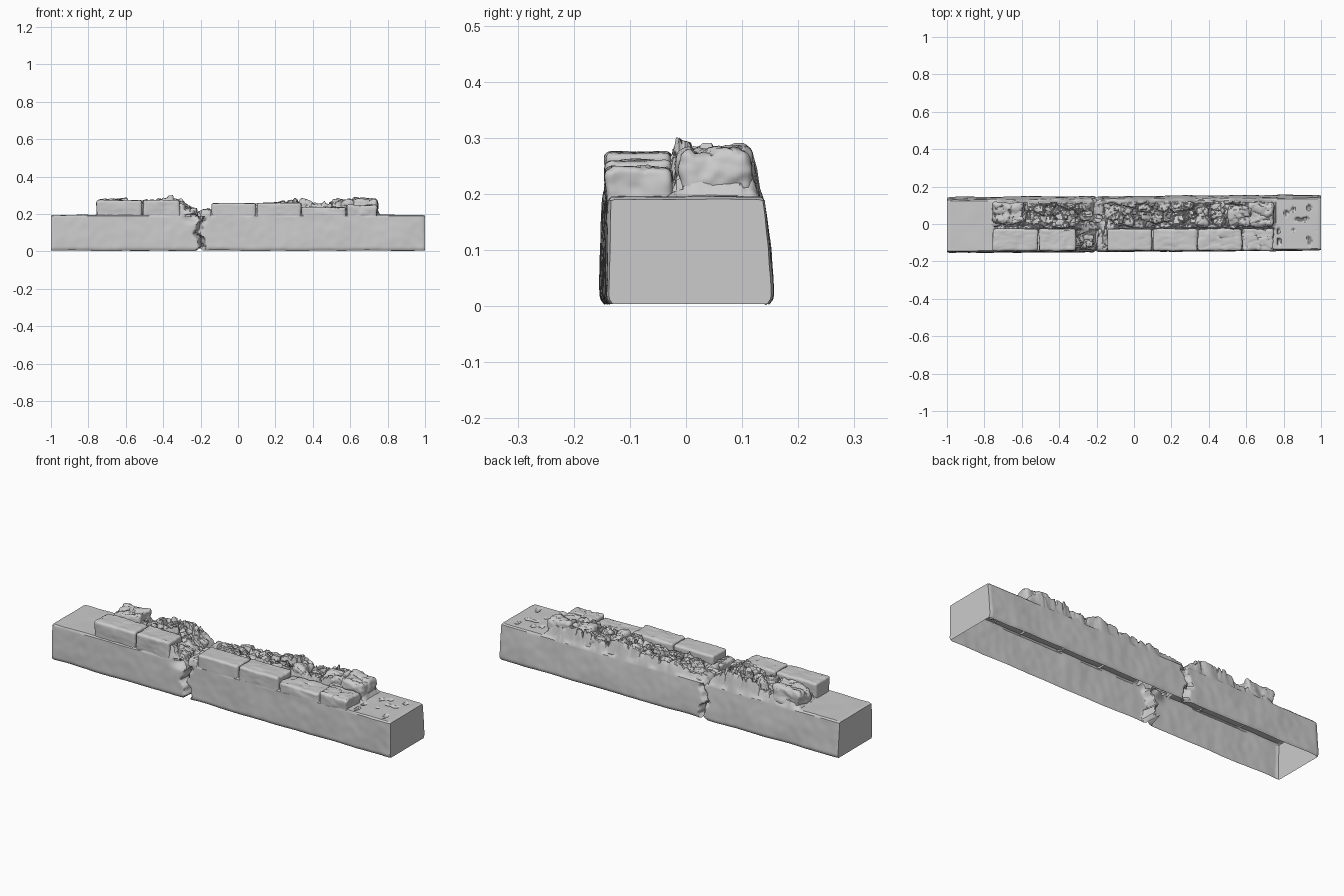
import bpy, bmesh, math, random
from mathutils import Vector, noise

if "Cube" in bpy.data.objects:
    bpy.data.objects.remove(bpy.data.objects["Cube"])

random.seed(4)


def smooth(a, b, t):
    t = max(0.0, min(1.0, (t - a) / (b - a)))
    return t * t * (3 - 2 * t)


def lerp_table(tab, x):
    if x <= tab[0][0]:
        return tab[0][1]
    for (x0, h0), (x1, h1) in zip(tab, tab[1:]):
        if x <= x1:
            return h0 + (h1 - h0) * (x - x0) / (x1 - x0)
    return tab[-1][1]


def fine(x, y, z, scale, seed=0.0):
    return noise.noise(Vector((x * scale + seed, y * scale - seed, z * scale + 3)))


def rubble(x, y, scale):
    """Faceted broken stones: each cell gets its own height and tilt (0..1)."""
    d, pts = noise.voronoi(Vector((x * scale, y * scale * 1.1, 0.37)))
    c = pts[0]
    r = [noise.cell(c * 17.3 + Vector((k * 5.1, 0, 0))) % 1.0 for k in range(3)]
    tilt = (x * scale - c.x) * (r[1] - .5) + (y * scale * 1.1 - c.y) * (r[2] - .5)
    gap = 1 - smooth(0.0, 0.12, d[1] - d[0])
    return .35 + .55 * r[0] + .5 * tilt - .3 * gap


def finish(bm, name, angle=40):
    bmesh.ops.recalc_face_normals(bm, faces=bm.faces)
    me = bpy.data.meshes.new(name)
    bm.to_mesh(me)
    bm.free()
    ob = bpy.data.objects.new(name, me)
    bpy.context.collection.objects.link(ob)
    bpy.ops.object.select_all(action='DESELECT')
    ob.select_set(True)
    bpy.context.view_layer.objects.active = ob
    bpy.ops.object.shade_smooth_by_angle(angle=math.radians(angle))
    return ob


# Rubble crest heights above the ledge, along the back and front rows
BACK = [(-.76, 0), (-.73, .04), (-.58, .06), (-.4, .10), (-.3, .09), (-.22, .02), (-.18, .03),
        (0, .06), (.2, .065), (.33, .09), (.42, .07), (.55, .09), (.72, .07), (.76, 0)]
FRONT = [(-.33, 0), (-.31, .07), (-.24, .035), (-.205, -.02), (-.17, .04), (-.13, .02), (-.11, 0)]


def top_height(x, y):
    z = .195 + .003 * fine(x, y, 0, 9)
    wob = .01 * fine(x, y, 1, 20)
    back = smooth(-.035, -.02, y + wob) * (1 - smooth(.112, .13, y + wob))
    front = smooth(-.145, -.125, y + wob) * (1 - smooth(-.035, -.02, y + wob))
    r = .75 * rubble(x, y, 15) + .3 * rubble(x + 3, y, 38)
    z += (lerp_table(BACK, x) * back + lerp_table(FRONT, x) * front) * max(.05, r) * 1.15
    # pits on the right ledge
    if x > .77:
        z -= .014 * smooth(.3, .55, fine(x, y, 2, 24, 7)) * (1 - smooth(.1, .13, abs(y)))
    return z


# Base course: an open-bottomed shell swept along x, with a crack near x = -0.2
def base_shell():
    bm = bmesh.new()
    prof = [('f', i / 22) for i in range(23)] + [('t', i / 50) for i in range(51)] \
        + [('b', 1 - i / 22) for i in range(23)]
    nx, rings = 340, []
    for i in range(nx + 1):
        x0 = -1 + 2 * i / nx
        end = 1 - smooth(0, .015, 1 - abs(x0))
        ring = []
        for side, t in prof:
            x = x0
            crack_x = -.205 + .014 * math.sin(t * 9) + .006 * math.sin(t * 23)
            if side == 't':
                y = -.138 + t * .266
                z = top_height(x, y)
                crack_x = -.2 + .02 * math.sin(t * 6)
                z -= .03 * math.exp(-((x - crack_x) / .012) ** 2) + .005 * end
            else:
                foot = .004 + .005 * fine(x, 0, 0, 5, 4 if side == 'f' else 8)
                z = foot + t * (.188 - foot)
                n = .004 * fine(x, side == 'b', z, 6) + .0015 * fine(x, 0, z, 22)
                lip = .008 * max(0, 1 - t / .06)
                g = math.exp(-((x - crack_x) / .011) ** 2)
                if side == 'f':
                    y = -.149 + .005 * t + n + lip + g * (.035 + .05 * (1 - t))
                    y += .02 * smooth(.35, .6, fine(x, 0, z, 26, 5)) * smooth(.66, .7, x) \
                        * (1 - smooth(.84, .88, x)) * smooth(.4, .55, t) * (1 - smooth(.75, .85, t))
                    # chipped corner above the crack
                    y += .035 * smooth(.75, 1, t) * math.exp(-((x + .24) / .04) ** 2)
                else:
                    y = .151 - .016 * t ** 1.5 + n - lip - g * (.025 + .02 * (1 - t))
                z += .014 * g * (1 - t)
            y = y * (1 - .03 * end) + .006 * x
            ring.append(bm.verts.new((x, y, z)))
        rings.append(ring)
    for a, b in zip(rings, rings[1:]):
        for k in range(len(prof) - 1):
            bm.faces.new((a[k], a[k + 1], b[k + 1], b[k]))
    bm.faces.new(rings[0])
    bm.faces.new(rings[-1])
    bmesh.ops.triangulate(bm, faces=[f for f in bm.faces if len(f.verts) > 4])
    return finish(bm, "base_course", 35)


# Individual stones: rounded, worn boxes without undersides
def stone(name, x0, x1, y0, y1, top, rough=.004, radius=.012, slope=0.0, z0=.188):
    seed = random.uniform(0, 50)
    bm = bmesh.new()
    bmesh.ops.create_cube(bm, size=2)
    bmesh.ops.subdivide_edges(bm, edges=bm.edges[:], cuts=19, use_grid_fill=True)
    bmesh.ops.delete(bm, geom=[f for f in bm.faces if f.calc_center_median().z < -.999],
                     context='FACES')
    half = Vector(((x1 - x0) / 2, (y1 - y0) / 2, (top - z0) / 2))
    mid = Vector(((x0 + x1) / 2, (y0 + y1) / 2, (top + z0) / 2))
    for v in bm.verts:
        p = Vector([v.co[k] * half[k] for k in range(3)])
        q = Vector([max(-(half[k] - radius), min(half[k] - radius, p[k])) for k in range(3)])
        if p.z < 0:
            q.z = p.z
        d = p - q
        if d.length > radius:
            p = q + d.normalized() * radius
        w = p + mid
        n = fine(w.x, w.y, w.z, 14, seed) * rough * 1.5 + fine(w.x, w.y, w.z, 45, seed) * rough * .5
        p += p.normalized() * n
        up = smooth(-half.z, half.z, p.z)
        chip = rubble(w.x + seed, w.y, 22) - .6
        p.z += up * (slope * p.x / half.x + chip * rough * 1.6)
        v.co = p + mid
    return finish(bm, name)


base_shell()

# Front row of dressed bricks: x0, x1, top, roughness
for i, (x0, x1, top, rough) in enumerate([
        (-.755, -.513, .274, .003), (-.508, -.31, .274, .004), (-.195, -.143, .224, .006),
        (-.142, .096, .258, .002), (.101, .338, .259, .003), (.343, .575, .237, .005),
        (.58, .745, .248, .006)]):
    stone(f"front_brick_{i + 1}", x0, x1, -.144, -.026, top, rough)

# Larger broken stones standing in the back row: x0, x1, y0, y1, top, slope
for i, (x0, x1, y0, y1, top, slope) in enumerate([
        (-.755, -.59, .005, .118, .277, .008), (-.56, -.46, -.01, .06, .262, -.008),
        (-.4, -.31, -.015, .05, .272, -.008), (-.35, -.27, .04, .11, .25, -.01),
        (.33, .405, -.015, .09, .272, -.012), (.42, .52, .03, .12, .25, .008),
        (.5, .62, -.015, .1, .276, .006), (.61, .745, -.01, .115, .281, -.004)]):
    stone(f"broken_stone_{i + 1}", x0, x1, y0, y1, top, .011, .02, slope)

# Loose fragments scattered along the rubble and beside the crack
for i in range(26):
    x, y = random.uniform(-.56, .55), random.uniform(0, .1)
    if i > 19:
        x, y = random.uniform(-.3, -.24), random.uniform(-.12, -.03)
    sx, sy = random.uniform(.015, .035), random.uniform(.012, .022)
    h = .2 + max(.01, lerp_table(BACK, x) * random.uniform(.4, .75))
    stone(f"fragment_{i + 1}", x - sx, x + sx, y - sy, y + sy, h, .007, .008,
          random.uniform(-.01, .01)).modifiers.new("reduce", 'DECIMATE').ratio = .25
